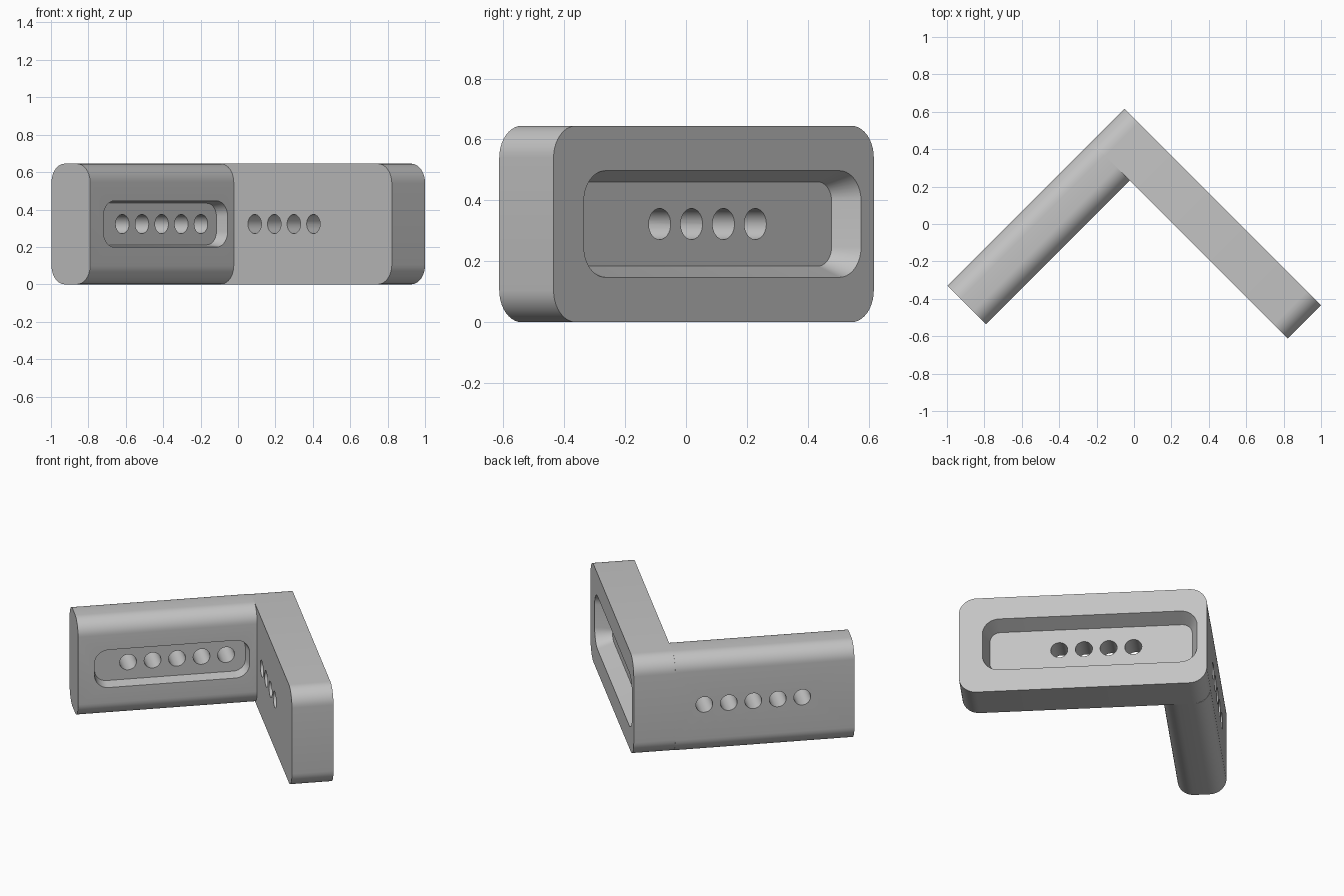
import bpy, bmesh, math
from mathutils import Matrix, Vector

if "Cube" in bpy.data.objects:
    bpy.data.objects.remove(bpy.data.objects["Cube"])

H = 0.645                 # bar height
ZC = H / 2                # mid height of slots and holes
TURN = Matrix.Rotation(math.radians(-45), 4, 'Z')   # bars run diagonally

grey = bpy.data.materials.new("grey")
grey.diffuse_color = (0.55, 0.55, 0.55, 1)
grey.use_nodes = True
grey.node_tree.nodes["Principled BSDF"].inputs["Base Color"].default_value = grey.diffuse_color


def rounded_rect(a0, a1, b0, b1, r, n=10):
    """Outline points of a rounded rectangle."""
    pts = []
    corners = [(a1 - r, b1 - r), (a0 + r, b1 - r), (a0 + r, b0 + r), (a1 - r, b0 + r)]
    for k, (ca, cb) in enumerate(corners):
        for i in range(n + 1):
            t = math.pi / 2 * (k + i / n)
            pts.append((ca + r * math.cos(t), cb + r * math.sin(t)))
    return pts


def circle(ca, cb, r, n=32):
    return [(ca + r * math.cos(2 * math.pi * i / n), cb + r * math.sin(2 * math.pi * i / n))
            for i in range(n)]


def loft(name, axis, lower, y0, upper, y1):
    """Solid between two outlines; depth runs along the x or y axis."""
    def place(p, d):
        return Vector((p[0], d, p[1])) if axis == 'y' else Vector((d, p[0], p[1]))
    bm = bmesh.new()
    a = [bm.verts.new(place(p, y0)) for p in lower]
    b = [bm.verts.new(place(p, y1)) for p in upper]
    bm.faces.new(a)
    bm.faces.new(b)
    for i in range(len(a)):
        j = (i + 1) % len(a)
        bm.faces.new((a[i], a[j], b[j], b[i]))
    bmesh.ops.recalc_face_normals(bm, faces=bm.faces)
    me = bpy.data.meshes.new(name)
    bm.to_mesh(me)
    bm.free()
    ob = bpy.data.objects.new(name, me)
    bpy.context.collection.objects.link(ob)
    return ob


def slot(axis, a0, a1, half, r, face, depth, taper):
    """Tapered slot cutter sunk into a face; depth is signed, inward."""
    over = 0.2            # overshoot beyond the face, as a share of the depth
    def outline(t):
        return rounded_rect(a0 + t, a1 - t, ZC - half + t, ZC + half - t, r - t)
    return loft("slot_cutter", axis, outline(taper), face + depth,
                outline(-taper * over), face - depth * over)


def carve(ob, cutters):
    """Cut, turn into place, shade and colour a bar."""
    for c in cutters:
        m = ob.modifiers.new("cut", 'BOOLEAN')
        m.operation, m.solver, m.object = 'DIFFERENCE', 'EXACT', c
    bpy.context.view_layer.update()
    dg = bpy.context.evaluated_depsgraph_get()
    me = bpy.data.meshes.new_from_object(ob.evaluated_get(dg))
    ob.modifiers.clear()
    ob.data = me
    for c in cutters:
        bpy.data.objects.remove(c)
    me.transform(TURN)
    me.materials.clear()
    me.materials.append(grey)
    bpy.ops.object.select_all(action='DESELECT')
    ob.select_set(True)
    bpy.context.view_layer.objects.active = ob
    bpy.ops.object.shade_smooth_by_angle(angle=math.radians(30))


# Long bar: rounded plate with an outer slot and four through holes
outline = rounded_rect(-0.472, 1.015, 0, H, 0.105)
long_bar = loft("long_bar", 'y', outline, 0.148, outline, 0.40)
cutters = [slot('y', -0.413, 0.874, 0.175, 0.10, 0.40, -0.10, 0.037)]
for i in range(4):
    ring = circle(-0.022 + 0.148 * i, ZC, 0.051)
    cutters.append(loft("hole_cutter", 'y', ring, 0.1, ring, 0.5))
carve(long_bar, cutters)

# Short bar: rounded section with an inner slot and five through holes
outline = rounded_rect(-0.472, -0.18, 0, H, 0.10)
short_bar = loft("short_bar", 'y', outline, -0.938, outline, 0.148)
cutters = [slot('x', -0.838, 0.102, 0.124, 0.085, -0.18, -0.072, 0.013)]
for i in range(5):
    ring = circle(-0.622 + 0.1485 * i, ZC, 0.051)
    cutters.append(loft("hole_cutter", 'x', ring, -0.6, ring, -0.1))
carve(short_bar, cutters)
